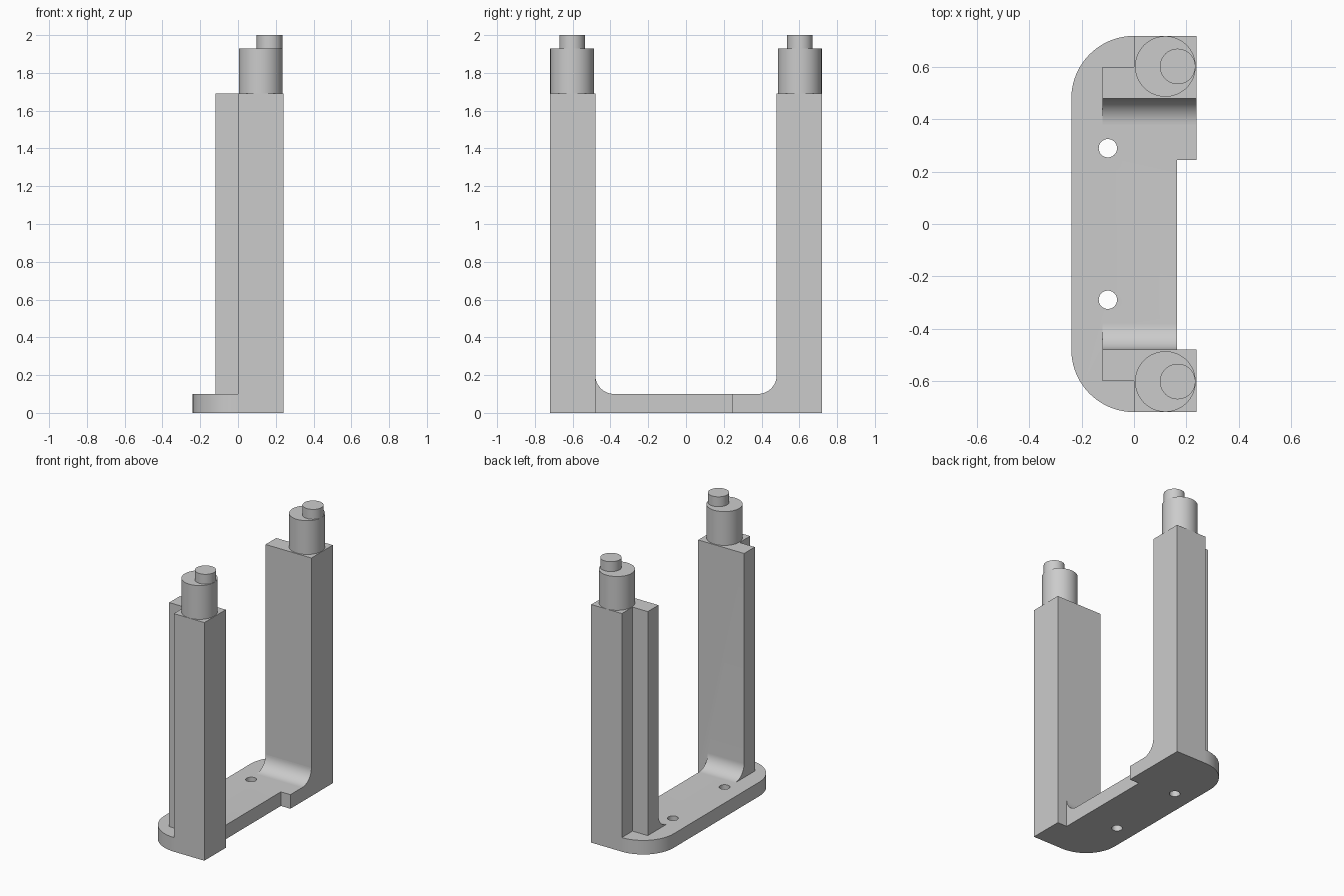
import bpy, bmesh
from math import pi, sin, cos
from mathutils import Matrix, Vector

if "Cube" in bpy.data.objects:
    bpy.data.objects.remove(bpy.data.objects["Cube"], do_unlink=True)

grey = bpy.data.materials.new("plain grey")
grey.use_nodes = True
grey.diffuse_color = (0.6, 0.6, 0.6, 1)
grey.node_tree.nodes["Principled BSDF"].inputs["Base Color"].default_value = grey.diffuse_color


def finish(name, bm):
    bmesh.ops.recalc_face_normals(bm, faces=bm.faces)
    mesh = bpy.data.meshes.new(name)
    bm.to_mesh(mesh)
    bm.free()
    mesh.materials.append(grey)
    obj = bpy.data.objects.new(name, mesh)
    bpy.context.collection.objects.link(obj)
    return obj


def prism(name, points, direction):
    bm = bmesh.new()
    face = bm.faces.new([bm.verts.new(p) for p in points])
    grown = bmesh.ops.extrude_face_region(bm, geom=[face])["geom"]
    verts = [g for g in grown if isinstance(g, bmesh.types.BMVert)]
    bmesh.ops.translate(bm, verts=verts, vec=Vector(direction))
    return finish(name, bm)


def cylinder(name, x, y, radius, low, high):
    bm = bmesh.new()
    bmesh.ops.create_cone(bm, cap_ends=True, segments=64, radius1=radius, radius2=radius,
                          depth=high - low, matrix=Matrix.Translation((x, y, (low + high) / 2)))
    return finish(name, bm)


def arc(cx, cy, r, start, end, steps=20):
    angles = [start + (end - start) * i / steps for i in range(steps + 1)]
    return [(cx + r * cos(a), cy + r * sin(a)) for a in angles]


def select(obj):
    bpy.ops.object.select_all(action="DESELECT")
    obj.select_set(True)
    bpy.context.view_layer.objects.active = obj


def combine(target, tool, operation):
    mod = target.modifiers.new("combine", "BOOLEAN")
    mod.operation, mod.object, mod.solver = operation, tool, "EXACT"
    select(target)
    bpy.ops.object.modifier_apply(modifier=mod.name)
    bpy.data.objects.remove(tool, do_unlink=True)


W, L, T, TOP, NOTCH, R = 0.24, 0.72, 0.10, 1.69, 0.165, 0.10
INNER = 0.48

# Base plate with two rounded corners and a notch along the right edge
outline = arc(0, INNER, W, pi / 2, pi) + arc(0, -INNER, W, pi, 3 * pi / 2)
outline += [(W, -L), (W, -INNER), (NOTCH, -INNER), (NOTCH, 0.245), (W, 0.245), (W, L)]
frame = prism("frame", [(x, y, 0) for x, y in outline], (0, 0, T))

for side, end in ((-1, NOTCH), (1, W)):
    # L-shaped upright
    section = [(W, INNER), (W, L), (0, L), (0, 0.60), (-W / 2, 0.60), (-W / 2, INNER)]
    post = prism("post", [(x, side * y, 0) for x, y in section], (0, 0, TOP))
    combine(frame, post, "UNION")

    # Concave fillet at the foot of the upright
    curve = arc(INNER - R, T + R, R, -pi / 2, 0, 16)
    curve += [(INNER + 0.05, T + R), (INNER + 0.05, T / 2), (INNER - R, T / 2)]
    fillet = prism("fillet", [(-W / 2, side * y, z) for y, z in curve], (end + W / 2, 0, 0))
    combine(frame, fillet, "UNION")

    # Screw hole
    combine(frame, cylinder("hole", -0.10, side * 0.29, 0.035, -0.1, 0.3), "DIFFERENCE")

    # Stepped peg on top
    label = "front" if side < 0 else "back"
    for part, x, r, low, high in (("collar", 0.12, 0.116, TOP, 1.93), ("pin", 0.167, 0.068, 1.93, 2.0)):
        peg = cylinder(f"{label}_{part}", x, side * 0.603, r, low, high)
        select(peg)
        bpy.ops.object.shade_smooth_by_angle()

select(frame)
bpy.ops.object.shade_smooth_by_angle()
